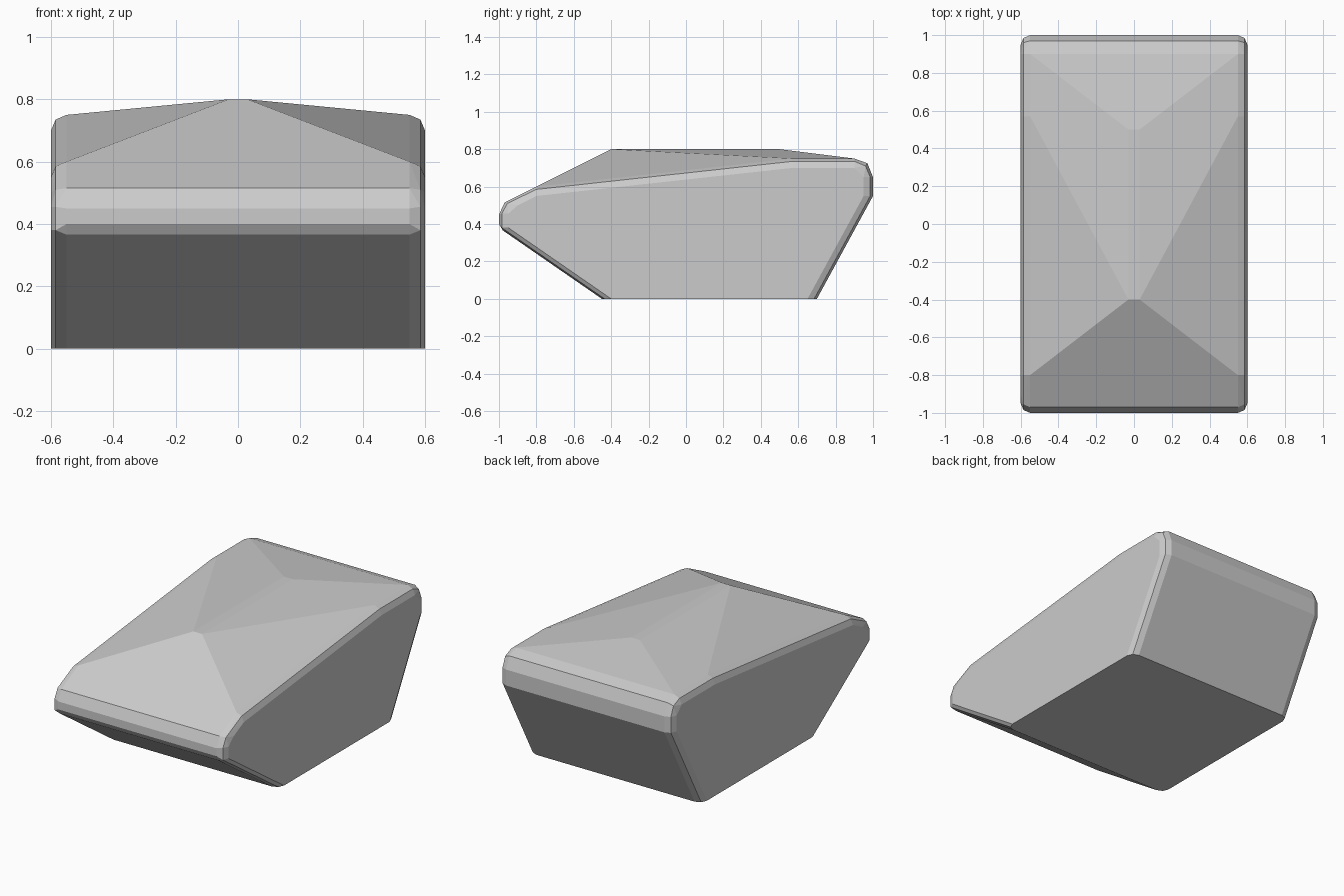
import bpy, bmesh, math

if "Cube" in bpy.data.objects:
    bpy.data.objects.remove(bpy.data.objects["Cube"])

# Side outlines (y, z) at three widths: full profile, bevel middle, flat side
layers = {
    0.55: [(-.45, 0), (-.98, .366), (-1, .40), (-1, .45), (-.97, .515), (-.8, .6),
           (.57, .75), (.9, .75), (.97, .725), (1, .65), (1, .55), (.7, 0)],
    0.585: [(-.435, 0), (-.985, .38), (-.985, .455), (-.955, .51), (-.8, .585),
            (.57, .735), (.9, .735), (.96, .71), (.985, .65), (.985, .55), (.685, 0)],
    0.6: [(-.4, 0), (-.95, .38), (-.95, .455), (-.9, .5), (-.8, .55),
          (.57, .7), (.9, .7), (.95, .65), (.95, .55), (.65, 0)],
    # Narrow roof ridge
    0.03: [(-.4, .8), (.5, .8)],
}

# Faceted body: convex skin around the mirrored outlines
bm = bmesh.new()
for x, outline in layers.items():
    for side in (-1, 1):
        for y, z in outline:
            bm.verts.new((side * x, y, z))
bmesh.ops.convex_hull(bm, input=bm.verts[:])
bmesh.ops.delete(bm, geom=[v for v in bm.verts if not v.link_faces], context='VERTS')
bmesh.ops.dissolve_limit(bm, angle_limit=math.radians(1), verts=bm.verts[:], edges=bm.edges[:])
bmesh.ops.recalc_face_normals(bm, faces=bm.faces[:])

mesh = bpy.data.meshes.new("faceted_body")
bm.to_mesh(mesh)
bm.free()
body = bpy.data.objects.new("faceted_body", mesh)
bpy.context.collection.objects.link(body)
